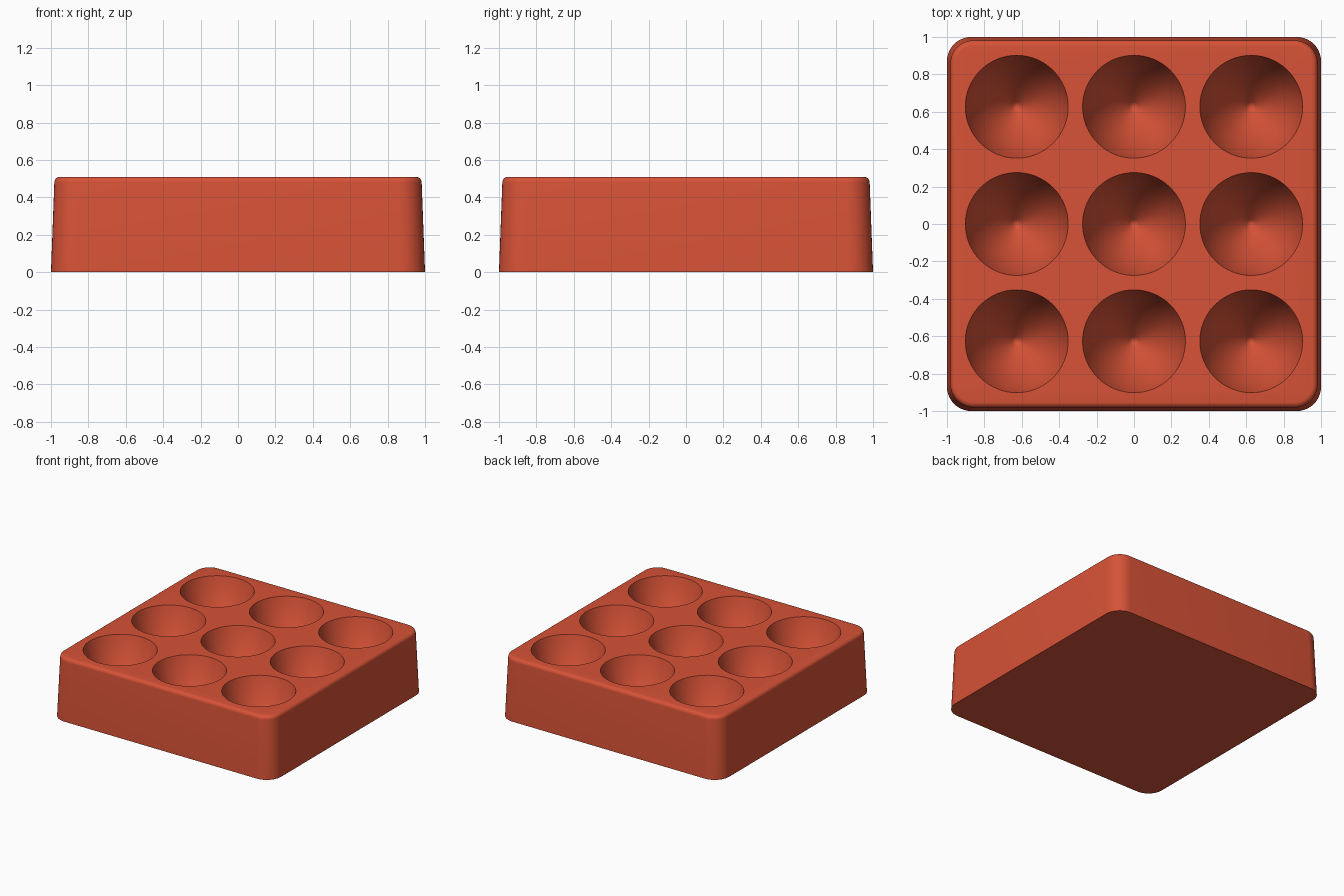
import bpy, bmesh, math

cube = bpy.data.objects.get("Cube")
if cube:
    bpy.data.objects.remove(cube, do_unlink=True)

HEIGHT = 0.51
PITCH = 0.627
CUP_R = 0.275
BEVEL = 0.03

clay = bpy.data.materials.new("terracotta red")
clay.use_nodes = True
clay.diffuse_color = (0.68, 0.085, 0.038, 1)
clay.node_tree.nodes["Principled BSDF"].inputs["Base Color"].default_value = clay.diffuse_color


def rounded_square(half, radius, z, steps=10):
    """Points of a square with rounded corners, counter-clockwise."""
    points = []
    for corner in range(4):
        mid = math.radians(45 + 90 * corner)
        cx = math.copysign(half - radius, math.cos(mid))
        cy = math.copysign(half - radius, math.sin(mid))
        for i in range(steps + 1):
            a = math.radians(90 * (corner + i / steps))
            points.append((cx + radius * math.cos(a), cy + radius * math.sin(a), z))
    return points


def circle(radius, z, cx, cy, sides=64):
    return [(cx + radius * math.cos(math.tau * i / sides),
             cy + radius * math.sin(math.tau * i / sides), z) for i in range(sides)]


def loft(bm, rings, tip=None):
    """Skin rings from bottom to top; close the bottom flat or with a tip."""
    loops = [[bm.verts.new(p) for p in ring] for ring in rings]
    for low, high in zip(loops, loops[1:]):
        for i in range(len(low)):
            j = (i + 1) % len(low)
            bm.faces.new((low[i], low[j], high[j], high[i]))
    bm.faces.new(loops[-1])
    if tip is None:
        bm.faces.new(loops[0][::-1])
    else:
        point = bm.verts.new(tip)
        for i in range(len(loops[0])):
            bm.faces.new((point, loops[0][(i + 1) % len(loops[0])], loops[0][i]))


def finish(bm, name):
    mesh = bpy.data.meshes.new(name)
    bm.to_mesh(mesh)
    bm.free()
    mesh.materials.append(clay)
    obj = bpy.data.objects.new(name, mesh)
    bpy.context.collection.objects.link(obj)
    return obj


# Tapered block with rounded corners and a rolled top edge
bm = bmesh.new()
rings = [rounded_square(1.0, 0.13, 0)]
for i in range(7):
    a = math.radians(90 * i / 6)
    inset = BEVEL * (1 - math.cos(a))
    rings.append(rounded_square(0.982 - inset, 0.125 - inset,
                                HEIGHT - BEVEL + BEVEL * math.sin(a)))
loft(bm, rings)
tray = finish(bm, "tray_block")

# Cup profile: an arc from a shallow point at the bottom to a steep rim
start, end = math.radians(42), math.radians(76)
arc_r = CUP_R / (math.sin(end) - math.sin(start))
depth = arc_r * (math.cos(start) - math.cos(end))
profile = []
for i in range(1, 17):
    a = start + (end - start) * i / 16
    profile.append((arc_r * (math.sin(a) - math.sin(start)),
                    HEIGHT - depth + arc_r * (math.cos(start) - math.cos(a))))
profile.append((CUP_R, HEIGHT + 0.1))

# Nine cups in a grid, cut from the top
bm = bmesh.new()
for row in (-1, 0, 1):
    for column in (-1, 0, 1):
        x, y = column * PITCH, row * PITCH
        loft(bm, [circle(r, z, x, y) for r, z in profile], (x, y, HEIGHT - depth))
cutter = finish(bm, "cup_cutter")
cutter.hide_render = True

cut = tray.modifiers.new("cups", 'BOOLEAN')
cut.operation = 'DIFFERENCE'
cut.solver = 'EXACT'
cut.object = cutter
bpy.ops.object.select_all(action='DESELECT')
tray.select_set(True)
bpy.context.view_layer.objects.active = tray
bpy.ops.object.modifier_apply(modifier=cut.name)
bpy.data.objects.remove(cutter, do_unlink=True)
bpy.ops.object.shade_smooth_by_angle(angle=math.radians(30))
